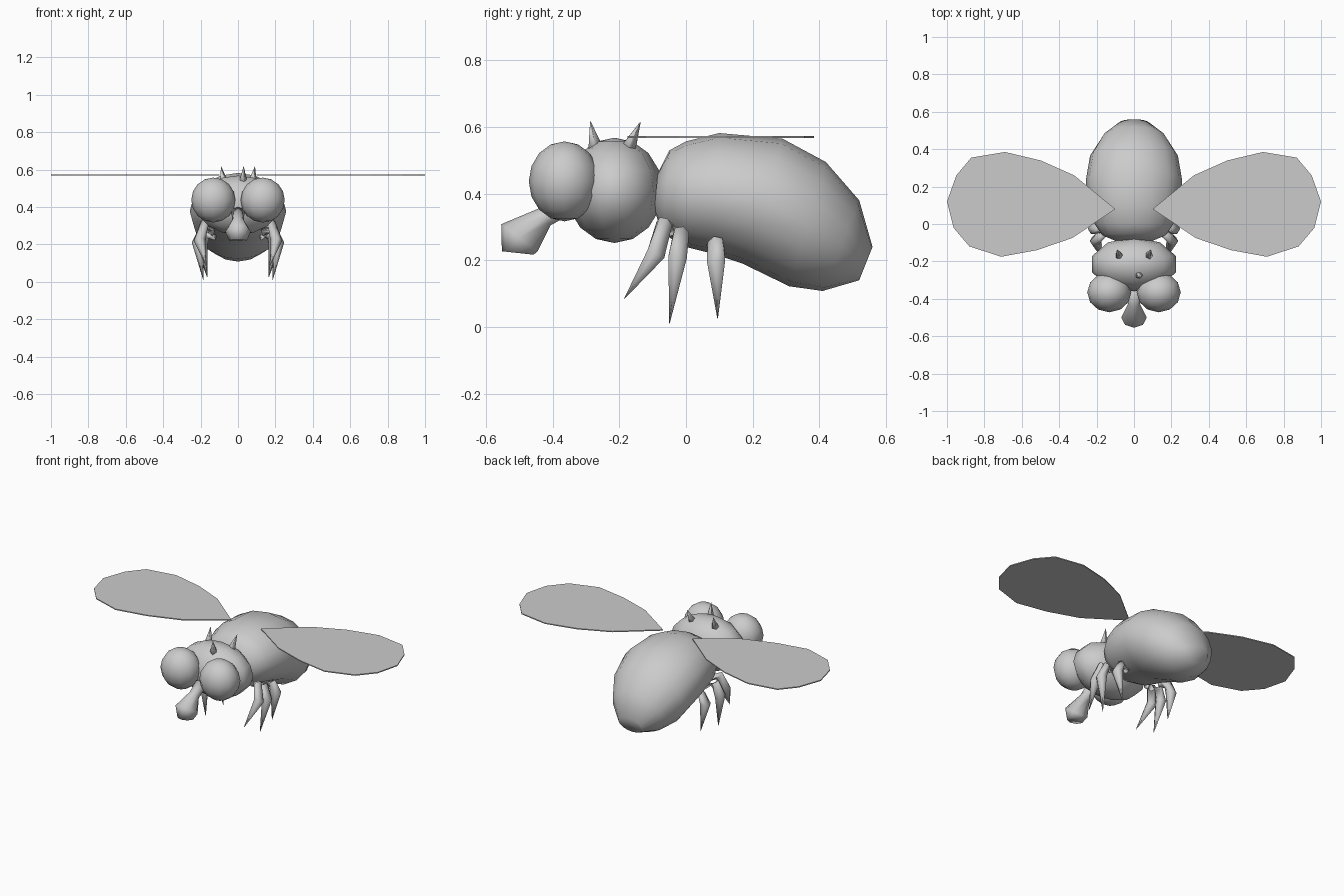
import bpy
import bmesh
from math import cos, sin, tau
from mathutils import Vector

if "Cube" in bpy.data.objects:
    bpy.data.objects.remove(bpy.data.objects["Cube"])

grey = bpy.data.materials.new("plain grey")
grey.use_nodes = True
grey.diffuse_color = (0.6, 0.6, 0.6, 1)
grey.node_tree.nodes["Principled BSDF"].inputs["Base Color"].default_value = grey.diffuse_color


def finish(name, bm, smooth=True):
    """Turn a bmesh into a named grey object."""
    bmesh.ops.recalc_face_normals(bm, faces=bm.faces)
    for face in bm.faces:
        face.smooth = smooth
    mesh = bpy.data.meshes.new(name)
    bm.to_mesh(mesh)
    bm.free()
    mesh.materials.append(grey)
    obj = bpy.data.objects.new(name, mesh)
    bpy.context.collection.objects.link(obj)
    return obj


def loft(name, rings, sides):
    """Skin elliptical rings given as (centre, u axis, v axis)."""
    bm = bmesh.new()
    loops = [[bm.verts.new(c + u * cos(tau * i / sides) + v * sin(tau * i / sides))
              for i in range(sides)] for c, u, v in rings]
    for a, b in zip(loops, loops[1:]):
        for i in range(sides):
            j = (i + 1) % sides
            bm.faces.new((a[i], a[j], b[j], b[i]))
    bm.faces.new(loops[0])
    bm.faces.new(loops[-1])
    return finish(name, bm)


def tube(name, points, radii, sides=6):
    """Round tapered tube along a path."""
    points = [Vector(p) for p in points]
    rings = []
    for i, (p, r) in enumerate(zip(points, radii)):
        along = points[min(i + 1, len(points) - 1)] - points[max(i - 1, 0)]
        v = along.cross(Vector((1, 0, 0))).normalized()
        u = v.cross(along).normalized()
        rings.append((p, u * r, v * r))
    return loft(name, rings, sides)


def ellipsoid(name, centre, size, segments, rings):
    bm = bmesh.new()
    bmesh.ops.create_uvsphere(bm, u_segments=segments, v_segments=rings, radius=1)
    bmesh.ops.scale(bm, vec=size, verts=bm.verts)
    bmesh.ops.translate(bm, vec=centre, verts=bm.verts)
    return finish(name, bm)


# Abdomen: tilted rings as top (y, z), bottom (y, z), half width
sections = [
    ((-0.085, 0.46), (-0.095, 0.35), 0.10), ((-0.05, 0.53), (-0.07, 0.28), 0.17),
    ((0, 0.557), (0, 0.24), 0.21), ((0.10, 0.582), (0.08, 0.22), 0.24),
    ((0.29, 0.565), (0.17, 0.19), 0.258), ((0.42, 0.495), (0.31, 0.122), 0.235),
    ((0.52, 0.38), (0.41, 0.108), 0.17), ((0.56, 0.24), (0.52, 0.14), 0.08)]
body = []
for top, bottom, width in sections:
    t, b = Vector((0, *top)), Vector((0, *bottom))
    body.append(((t + b) / 2, Vector((width, 0, 0)), (t - b) / 2))
loft("abdomen", body, 16)

# Thorax and snout
ellipsoid("thorax", (0, -0.215, 0.41), (0.235, 0.145, 0.158), 10, 8)
tube("proboscis", [(0, -0.36, 0.37), (0, -0.425, 0.33), (0, -0.50, 0.268), (0, -0.505, 0.222)],
     [0.035, 0.031, 0.068, 0.048], 8)

# Bristles on top
tube("front_bristle", [(0.025, -0.268, 0.52), (0.03, -0.287, 0.617)], [0.028, 0.001], 5)

leg_paths = {
    "front": [(0.13, -0.045, 0.29), (0.18, -0.065, 0.31), (0.205, -0.09, 0.22), (0.17, -0.185, 0.085)],
    "middle": [(0.13, -0.01, 0.26), (0.19, -0.015, 0.28), (0.215, -0.025, 0.21), (0.185, -0.05, 0.01)],
    "rear": [(0.12, 0.08, 0.24), (0.17, 0.09, 0.25), (0.195, 0.09, 0.20), (0.165, 0.095, 0.025)]}

wing_outline = [
    (0.10, 0.08), (0.32, 0.26), (0.50, 0.34), (0.69, 0.385), (0.87, 0.355), (0.95, 0.26), (1, 0.12),
    (0.965, -0.02), (0.88, -0.12), (0.71, -0.175), (0.52, -0.14), (0.33, -0.075)]

# Paired parts
for side, s in (("left", 1), ("right", -1)):
    ellipsoid(side + "_eye", (s * 0.132, -0.365, 0.437), (0.118, 0.107, 0.12), 12, 8)
    tube(side + "_bristle", [(s * 0.075, -0.18, 0.52), (s * 0.09, -0.137, 0.615)], [0.028, 0.001], 5)
    for name, path in leg_paths.items():
        tube(f"{side}_{name}_leg", [(s * x, y, z) for x, y, z in path], [0.02, 0.026, 0.032, 0.001])
    bm = bmesh.new()
    face = bm.faces.new([bm.verts.new((s * x, y, 0.567)) for x, y in wing_outline])
    raised = bmesh.ops.extrude_face_region(bm, geom=[face])["geom"]
    bmesh.ops.translate(bm, vec=(0, 0, 0.006),
                        verts=[v for v in raised if isinstance(v, bmesh.types.BMVert)])
    finish(side + "_wing", bm, smooth=False)
